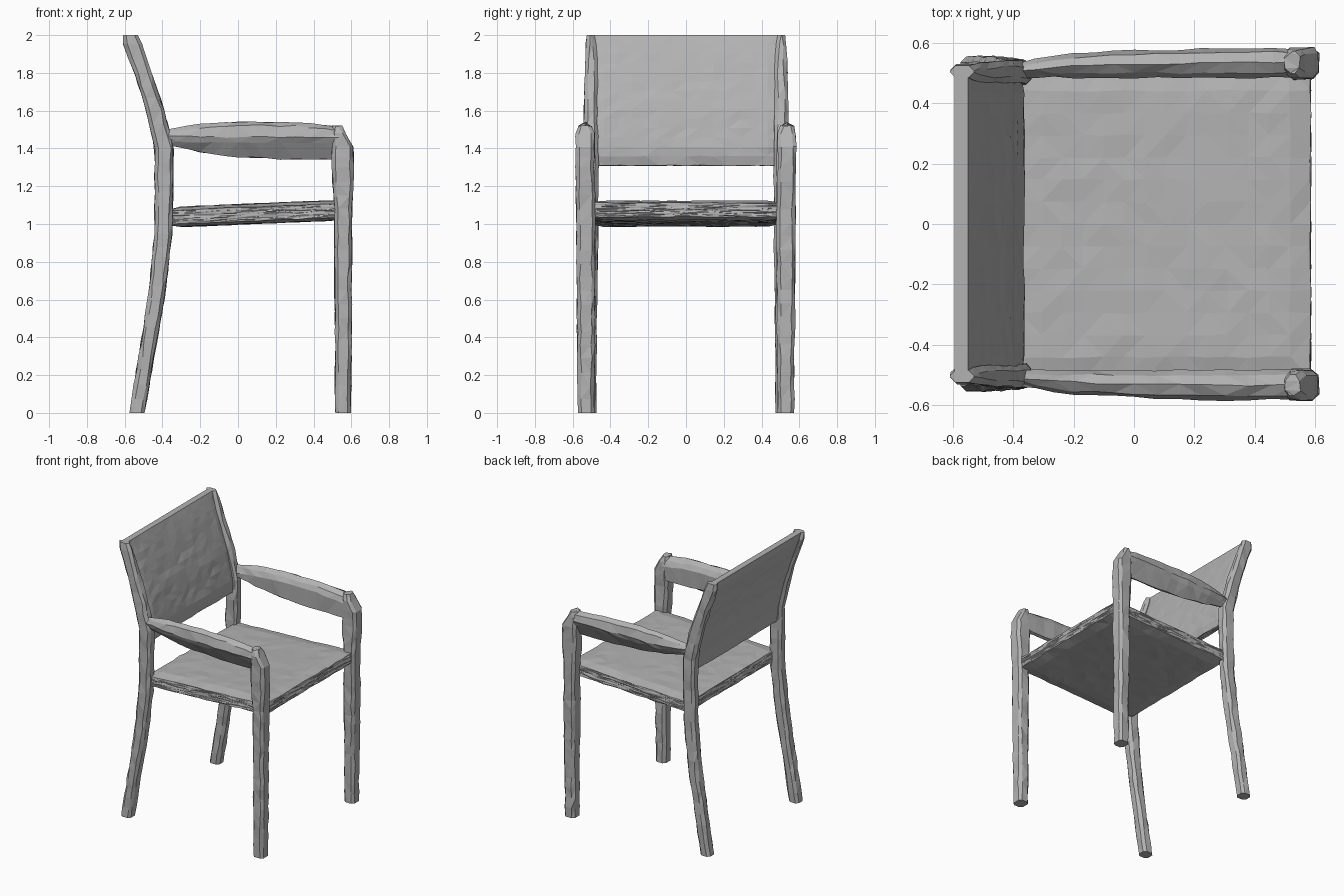
import bpy, bmesh, math, random
from mathutils import Vector

random.seed(4)
cube = bpy.data.objects.get("Cube")
if cube:
    bpy.data.objects.remove(cube)

GREY = (0.45, 0.45, 0.45, 1)
mat = bpy.data.materials.new("plain grey")
mat.use_nodes = True
mat.diffuse_color = GREY
mat.node_tree.nodes["Principled BSDF"].inputs["Base Color"].default_value = GREY


def finish(name, bm, rough):
    """Roughen the surface slightly, keep flat facets, and make the object."""
    for v in bm.verts:
        if 0.02 < v.co.z < 1.97:
            v.co += Vector([random.uniform(-rough, rough) for _ in range(3)])
    bmesh.ops.recalc_face_normals(bm, faces=bm.faces)
    bmesh.ops.triangulate(bm, faces=bm.faces)
    mesh = bpy.data.meshes.new(name)
    bm.to_mesh(mesh)
    bm.free()
    mesh.materials.append(mat)
    bpy.context.collection.objects.link(bpy.data.objects.new(name, mesh))


def stations(rows, step=0.07):
    """Fill in evenly spaced rows between the given ones."""
    out = [rows[0]]
    for a, b in zip(rows, rows[1:]):
        n = max(1, round(abs(b[0] - a[0]) / step))
        out += [[p + (q - p) * i / n for p, q in zip(a, b)] for i in range(1, n + 1)]
    return out


def loft(name, rings, side, rough=0.004):
    """Skin rings of points; side is -1 to mirror the part across y."""
    bm = bmesh.new()
    loops = [[bm.verts.new((x, y * side, z)) for x, y, z in r] for r in rings]
    n = len(loops[0])
    for a, b in zip(loops, loops[1:]):
        for i in range(n):
            j = (i + 1) % n
            bm.faces.new((a[i], a[j], b[j], b[i]))
    bm.faces.new(loops[0])
    bm.faces.new(loops[-1])
    finish(name, bm, rough)


def post_ring(z, x0, x1, y0, y1, c=0.018):
    """Rectangle with cut corners at height z."""
    return [(x0 + c, y0, z), (x1 - c, y0, z), (x1, y0 + c, z), (x1, y1 - c, z),
            (x1 - c, y1, z), (x0 + c, y1, z), (x0, y1 - c, z), (x0, y0 + c, z)]


def arm_ring(x, top, low, bottom, outer):
    """Rounded top, outer side tucking in to a low inner edge."""
    mid = (0.485 + outer) / 2
    return [(x, 0.51, bottom), (x, outer - 0.015, low), (x, outer, low + 0.03),
            (x, outer - 0.012, top - 0.02), (x, mid, top),
            (x, 0.50, top - 0.025), (x, 0.485, top - 0.06), (x, 0.49, bottom + 0.01)]


def panel(name, place, rough=0.003, cuts=13):
    """Gridded slab; place maps u, v, w in -1..1 to a position."""
    bm = bmesh.new()
    bmesh.ops.create_cube(bm, size=2)
    bmesh.ops.subdivide_edges(bm, edges=bm.edges, cuts=cuts, use_grid_fill=True)
    for v in bm.verts:
        u, t, w = v.co
        edge = max(abs(u), abs(t))
        v.co = place(u, t, w * (1 - 0.3 * edge ** 14))
    finish(name, bm, rough)


# rows: height, rear x, front x, inner y, outer y
BACK_POST = [(0, -0.575, -0.495, 0.475, 0.555), (0.3, -0.525, -0.445, 0.475, 0.555),
             (0.6, -0.478, -0.39, 0.47, 0.55), (0.95, -0.44, -0.35, 0.465, 0.545),
             (1.4, -0.442, -0.34, 0.465, 0.54), (1.6, -0.485, -0.39, 0.47, 0.54),
             (1.8, -0.548, -0.46, 0.47, 0.535), (1.95, -0.605, -0.51, 0.475, 0.53),
             (2, -0.61, -0.53, 0.485, 0.525)]
FRONT_LEG = [(0, 0.515, 0.598, 0.485, 0.572), (1.08, 0.51, 0.605, 0.48, 0.58),
             (1.3, 0.497, 0.612, 0.485, 0.583), (1.41, 0.497, 0.612, 0.485, 0.583),
             (1.48, 0.497, 0.57, 0.487, 0.582), (1.52, 0.5, 0.55, 0.5, 0.57)]
# rows: x, top, outer low edge, inner low edge, outer y
ARM = [(-0.39, 1.5, 1.44, 1.42, 0.535), (-0.2, 1.53, 1.43, 1.38, 0.565),
       (0, 1.54, 1.43, 1.355, 0.575), (0.3, 1.54, 1.43, 1.34, 0.583),
       (0.54, 1.515, 1.43, 1.34, 0.58)]

# Legs and arms on both sides
for label, side in (("left_hand", 1), ("right_hand", -1)):
    loft(label + "_back_post", [post_ring(*r) for r in stations(BACK_POST)], side)
    loft(label + "_front_leg", [post_ring(*r) for r in stations(FRONT_LEG)], side)
    loft(label + "_armrest", [arm_ring(*r) for r in stations(ARM)], side)

# Seat, rising a little toward the front
panel("seat", lambda u, t, w: Vector((
    0.105 + 0.48 * u, 0.515 * t, 1.055 + 0.02 * u + 0.053 * w)))


# Backrest, following the lean of the posts
def backrest_place(u, t, w):
    z = 1.655 + 0.345 * u
    rows = [r for r in BACK_POST if r[0] >= 1.2]
    below = max((r for r in BACK_POST if r[0] <= z + 1e-5), key=lambda r: r[0])
    above = min((r for r in rows if r[0] >= z - 1e-5), key=lambda r: r[0])
    span = above[0] - below[0]
    k = (z - below[0]) / span if span > 1e-4 else 0
    mid = sum(below[1:3]) / 2 * (1 - k) + sum(above[1:3]) / 2 * k
    return Vector((mid - 0.003 + 0.032 * w, 0.505 * t, z))


panel("backrest", backrest_place)
